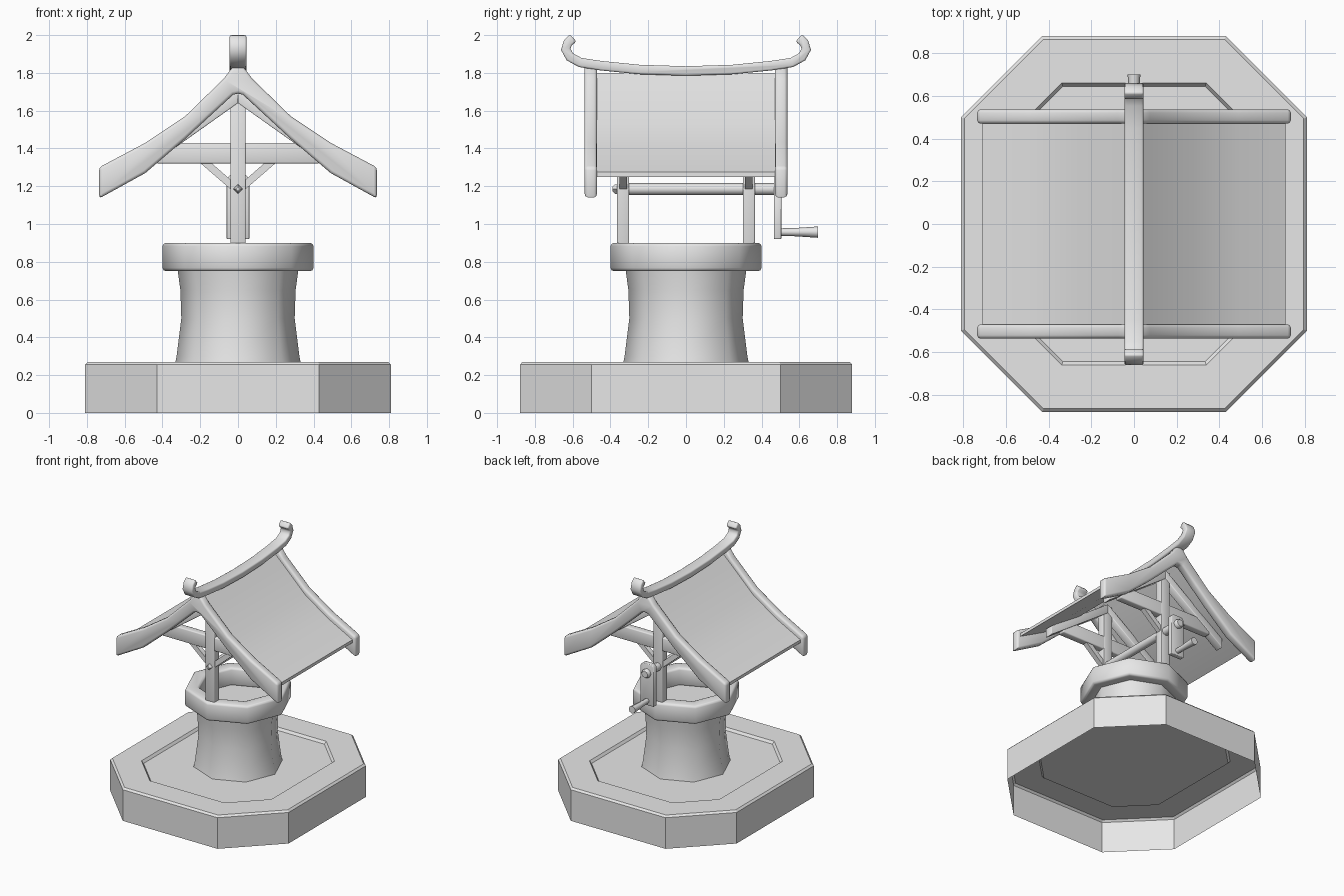
import bpy, bmesh
from math import sin, cos, pi, radians
from mathutils import Vector

if "Cube" in bpy.data.objects:
    bpy.data.objects.remove(bpy.data.objects["Cube"])

stone = bpy.data.materials.new("plain_grey")
stone.use_nodes = True
stone.diffuse_color = (0.8, 0.8, 0.8, 1)
stone.node_tree.nodes["Principled BSDF"].inputs["Base Color"].default_value = (0.8, 0.8, 0.8, 1)


def finish(name, bm, bevel=0, smooth=True):
    """Turn a bmesh into an object, rounding its hard edges."""
    bmesh.ops.recalc_face_normals(bm, faces=bm.faces)
    if bevel:
        hard = [e for e in bm.edges if len(e.link_faces) == 2
                and e.calc_face_angle() > radians(60)]
        bmesh.ops.bevel(bm, geom=hard, offset=bevel, segments=2, profile=0.5,
                        affect='EDGES', clamp_overlap=True)
    mesh = bpy.data.meshes.new(name)
    bm.to_mesh(mesh)
    bm.free()
    mesh.materials.append(stone)
    obj = bpy.data.objects.new(name, mesh)
    bpy.context.collection.objects.link(obj)
    if smooth:
        bpy.ops.object.select_all(action='DESELECT')
        obj.select_set(True)
        bpy.context.view_layer.objects.active = obj
        bpy.ops.object.shade_smooth_by_angle(angle=radians(50))
    return obj


def loft(name, loops, cap_start=False, cap_end=False, ring=False, bevel=0, smooth=True):
    """Skin a list of equal closed loops."""
    bm = bmesh.new()
    rows = [[bm.verts.new(p) for p in loop] for loop in loops]
    pairs = list(zip(rows, rows[1:])) + ([(rows[-1], rows[0])] if ring else [])
    for a, b in pairs:
        for i in range(len(a)):
            j = (i + 1) % len(a)
            bm.faces.new((a[i], a[j], b[j], b[i]))
    if cap_start:
        bm.faces.new(rows[0])
    if cap_end:
        bm.faces.new(rows[-1])
    return finish(name, bm, bevel, smooth)


def prism(name, outline, axis, lo, hi, bevel=0):
    """Extrude an outline along x or y."""
    place = (lambda u, v, t: (t, u, v)) if axis == 'x' else (lambda u, v, t: (u, t, v))
    return loft(name, [[place(u, v, t) for u, v in outline] for t in (lo, hi)],
                True, True, bevel=bevel)


def box(name, x, y, z, bevel=0):
    return prism(name, [(x[0], z[0]), (x[1], z[0]), (x[1], z[1]), (x[0], z[1])],
                 'y', y[0], y[1], bevel)


def octagon(r, z):
    return [(r * cos(k * pi / 4), r * sin(k * pi / 4), z) for k in range(8)]


def rod(name, x, z, stations, sides=8):
    """Round bar along y through (y, radius) stations."""
    loops = [[(x + r * cos(2 * pi * k / sides), y, z + r * sin(2 * pi * k / sides))
              for k in range(sides)] for y, r in stations]
    return loft(name, loops, True, True)


def mirrored(half):
    """Complete a half outline that starts on the centre line."""
    return [(-x, z) for x, z in reversed(half[1:])] + half


# Open-bottomed plinth with a sunken centre
def plinth_loop(inset, z):
    k = inset * 0.414
    x, y, cx, cy = 0.81 - inset, 0.88 - inset, 0.43 - k, 0.5 - k
    return [(cx, -y, z), (x, -cy, z), (x, cy, z), (cx, y, z),
            (-cx, y, z), (-x, cy, z), (-x, -cy, z), (-cx, -y, z)]


loft("plinth", [plinth_loop(i, z) for i, z in
                ((0, 0), (0, 0.255), (0.015, 0.27), (0.22, 0.27), (0.235, 0.25))],
     cap_end=True, smooth=False)

# Well shaft and thick rim
loft("well_shaft", [octagon(r, z) for r, z in
                    ((0.335, 0.25), (0.325, 0.3), (0.3, 0.5), (0.305, 0.65), (0.32, 0.76))],
     cap_end=True)
loft("well_rim", [octagon(r, z) for r, z in
                  ((0.4, 0.75), (0.4, 0.9), (0.29, 0.9), (0.29, 0.75))],
     ring=True, bevel=0.018)

# Roof: gable boards and sheet share one curved line
top = [(0, 1.84), (0.03, 1.83), (0.075, 1.77), (0.28, 1.57), (0.49, 1.43), (0.735, 1.3)]
under = [(0, 1.69), (0.025, 1.685), (0.15, 1.57), (0.28, 1.45), (0.49, 1.27), (0.735, 1.135)]
board = mirrored(top) + mirrored(under)[::-1]
sheet_line = mirrored([(0, 1.84)] + top[2:-1] + [(0.71, 1.315)])
sheet = [(x, z - 0.04) for x, z in sheet_line] + [(x, z - 0.065) for x, z in sheet_line[::-1]]
prism("roof_sheet", sheet, 'y', -0.49, 0.49)

# Timber frame, repeated at each end
for end, s in (("front", -1), ("back", 1)):
    prism(end + "_gable_board", board, 'y', s * 0.47, s * 0.537, 0.016)
    y = s * 0.333
    box(end + "_post", (-0.04, 0.04), (y - 0.032, y + 0.032), (0.78, 1.7), 0.005)
    box(end + "_tie_beam", (-0.43, 0.43), (y - 0.03, y + 0.03), (1.32, 1.43), 0.008)
    for side, m in (("left", 1), ("right", -1)):
        brace = [(0, 1.15), (0, 1.2), (m * 0.16, 1.34), (m * 0.22, 1.34)]
        prism(f"{end}_{side}_brace", brace, 'y', y - 0.02, y + 0.02)
        rafter = [(0, 1.64), (0, 1.715), (m * 0.55, 1.325), (m * 0.55, 1.25)]
        prism(f"{end}_{side}_rafter", rafter, 'y', y - 0.035, y + 0.035, 0.006)

# Sagging ridge beam with curled ends
half = [(0, 1.81), (0.25, 1.818), (0.45, 1.838), (0.56, 1.855),
        (0.615, 1.885), (0.637, 1.925), (0.625, 1.96), (0.597, 1.985)]
path = [Vector(p) for p in mirrored(half)]
upper, lower = [], []
for i, p in enumerate(path):
    d = (path[min(i + 1, len(path) - 1)] - path[max(i - 1, 0)]).normalized()
    n = Vector((-d.y, d.x)) * 0.025
    upper.append(p + n)
    lower.append(p - n)
prism("ridge_beam", [tuple(p) for p in upper + lower[::-1]], 'x', -0.045, 0.045, 0.01)

# Winding axle and crank
rod("axle", 0, 1.185, ((-0.31, 0.032), (0.5, 0.032)))
rod("axle_pin", 0, 1.185, ((-0.39, 0.012), (-0.375, 0.025), (-0.3, 0.025)), 4)
rod("crank_hub", 0, 1.185, ((0.49, 0.036), (0.525, 0.036), (0.537, 0.028)))
plate = [(-0.06, 0.92), (0.06, 0.92), (0.06, 1.24), (0.04, 1.26), (-0.04, 1.26), (-0.06, 1.24)]
prism("crank_arm", plate, 'y', 0.465, 0.505, 0.005)
rod("crank_handle", 0, 0.957, ((0.49, 0.02), (0.58, 0.022), (0.7, 0.03)))
